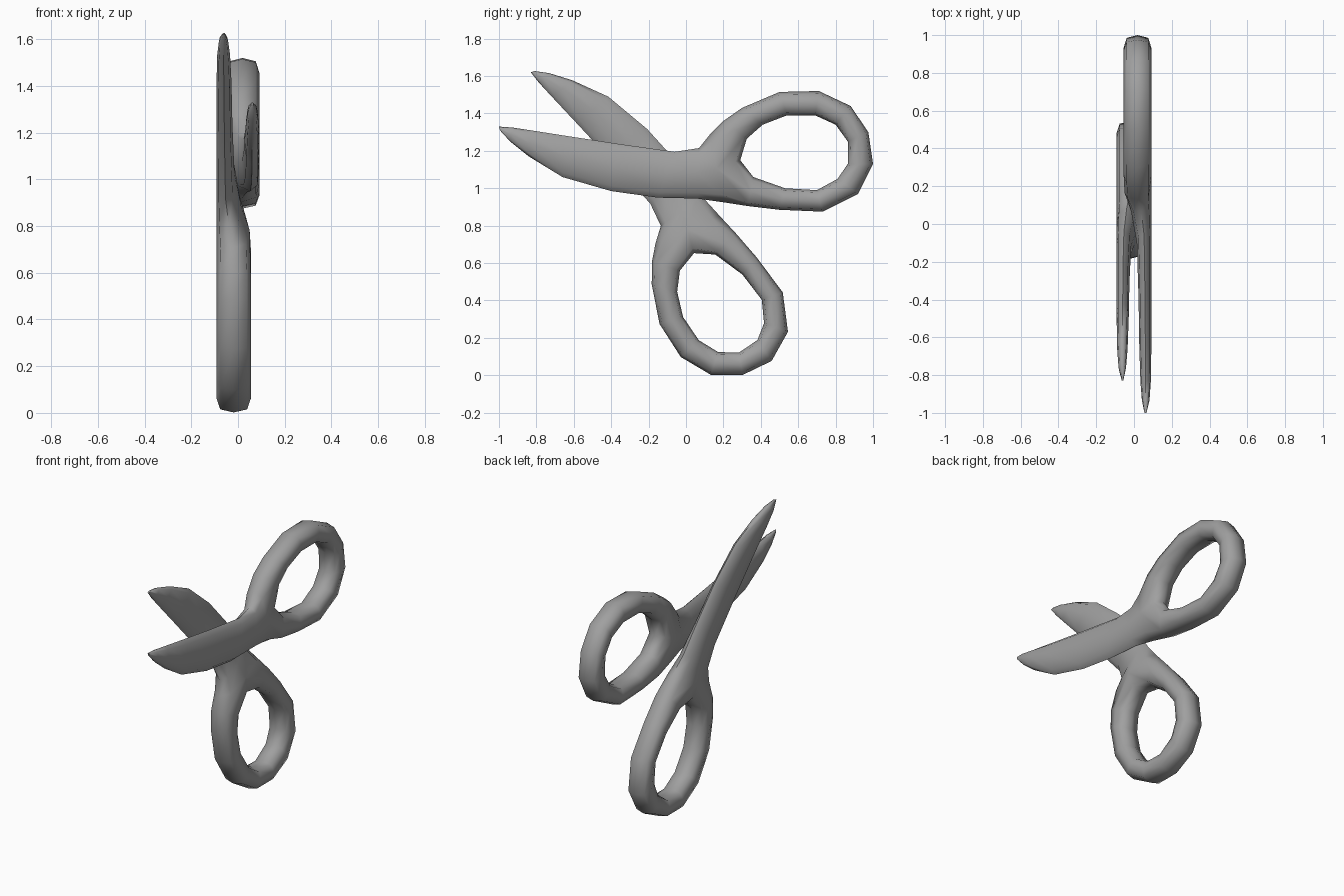
import bpy, bmesh, math
from mathutils import Matrix, Vector

cube = bpy.data.objects.get("Cube")
if cube:
    bpy.data.objects.remove(cube, do_unlink=True)

metal = bpy.data.materials.new("grey")
grey = (0.35, 0.35, 0.35, 1.0)
metal.diffuse_color = grey
metal.use_nodes = True
metal.node_tree.nodes["Principled BSDF"].inputs["Base Color"].default_value = grey

# Blade stations from tip to fork: top (y, z), bottom (y, z), outer x, inner x
BLADE = [
    ((-1.00, 1.33), (-0.995, 1.31), 0.066, 0.055),
    ((-0.93, 1.325), (-0.94, 1.25), 0.082, 0.042),
    ((-0.83, 1.31), (-0.84, 1.17), 0.089, 0.034),
    ((-0.64, 1.28), (-0.66, 1.06), 0.092, 0.028),
    ((-0.38, 1.24), (-0.40, 0.985), 0.092, 0.024),
    ((-0.06, 1.195), (-0.15, 0.95), 0.092, 0.015),
    ((0.07, 1.215), (0.06, 0.945), 0.092, -0.015),
    ((0.13, 1.29), (0.20, 0.925), 0.092, -0.05),
]
# Finger loop stations: outer rim (y, z), inner rim (y, z)
LOOP = [
    ((0.20, 1.36), (0.325, 1.265)), ((0.30, 1.43), (0.41, 1.34)),
    ((0.50, 1.515), (0.54, 1.39)), ((0.71, 1.52), (0.69, 1.39)),
    ((0.88, 1.44), (0.80, 1.34)), ((0.975, 1.30), (0.865, 1.25)),
    ((1.00, 1.13), (0.865, 1.13)), ((0.92, 0.97), (0.81, 1.05)),
    ((0.73, 0.875), (0.70, 0.99)), ((0.50, 0.885), (0.53, 1.00)),
    ((0.33, 0.905), (0.36, 1.06)),
]
CROTCH = Vector((0.29, 1.15))
LOOP_X = (0.092, -0.055)
K = 0.78  # corner fullness of the eight-sided section


def section(bm, p, q, xo, xi):
    """Eight-sided section from rim p to rim q, between two x limits."""
    p, q = Vector(p), Vector(q)
    mid, half, cx, hx = (p + q) / 2, (p - q) / 2, (xo + xi) / 2, (xo - xi) / 2
    shape = [(1, 0), (K, K), (0, 1), (-K, K), (-1, 0), (-K, -K), (0, -1), (K, -K)]
    return [bm.verts.new((cx + hx * b, *(mid + half * a))) for a, b in shape]


def bridge(bm, a, b):
    for i in range(8):
        j = (i + 1) % 8
        quad = (a[i], a[j], b[j], b[i])
        if len(set(quad)) == 4:
            bm.faces.new(quad)


def make_half(name, matrix):
    bm = bmesh.new()
    # Blade
    rings = [section(bm, *s) for s in BLADE]
    bm.faces.new(rings[0])
    for a, b in zip(rings, rings[1:]):
        bridge(bm, a, b)
    # Fork: the two arms share the blade's last section and a crotch edge
    t, to, o, bo, b, bi, i, ti = rings[-1]
    cx, hx = sum(LOOP_X) / 2, (LOOP_X[0] - LOOP_X[1]) / 2
    c = [bm.verts.new((cx + hx * s, CROTCH.x - d, CROTCH.y - d * 0.3))
         for s, d in ((K, 0.025), (0, 0), (-K, 0.025))]
    arms = [[t, to, o, *c, i, ti]]
    # Finger loop
    arms += [section(bm, p, q, *LOOP_X) for p, q in LOOP]
    arms.append([b, bo, o, *c, i, bi])
    for r, s in zip(arms, arms[1:]):
        bridge(bm, r, s)
    bm.transform(matrix)
    bmesh.ops.recalc_face_normals(bm, faces=bm.faces)
    mesh = bpy.data.meshes.new(name)
    bm.to_mesh(mesh)
    bm.free()
    mesh.materials.append(metal)
    ob = bpy.data.objects.new(name, mesh)
    bpy.context.collection.objects.link(ob)
    bpy.ops.object.select_all(action='DESELECT')
    ob.select_set(True)
    bpy.context.view_layer.objects.active = ob
    bpy.ops.object.shade_smooth_by_angle(angle=math.radians(65))


make_half("left_scissor_half", Matrix.Identity(4))

# Second half: the first one flipped over and swung open
ang = math.radians(-55.87)
c, s = math.cos(ang), math.sin(ang)
flip = Matrix(((-1, 0, 0, 0), (0, c, s, 0), (0, s, -c, 0), (0, 0, 0, 1)))
make_half("right_scissor_half",
          Matrix.Translation((0, -0.83, 1.62)) @ flip @ Matrix.Translation((0, 1.0, -1.33)))
